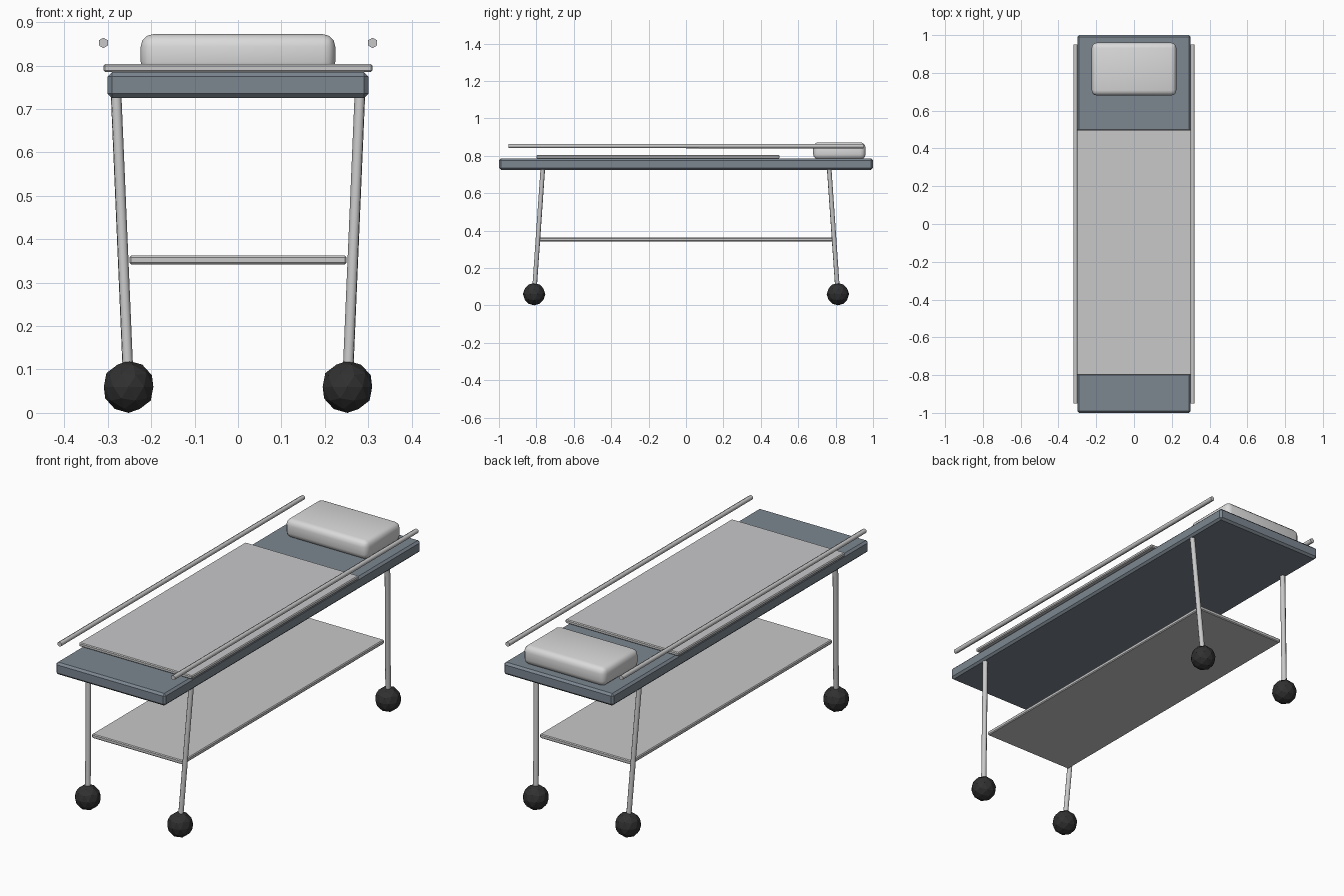
import bpy
from mathutils import Vector

cube = bpy.data.objects.get("Cube")
if cube:
    bpy.data.objects.remove(cube, do_unlink=True)


def material(name, rgb):
    mat = bpy.data.materials.new(name)
    mat.use_nodes = True
    mat.diffuse_color = (*rgb, 1)
    mat.node_tree.nodes["Principled BSDF"].inputs["Base Color"].default_value = (*rgb, 1)
    return mat


slate = material("slate blue vinyl", (0.20, 0.24, 0.28))
linen = material("pale grey linen", (0.58, 0.58, 0.59))
white = material("soft white", (0.70, 0.70, 0.70))
metal = material("light metal", (0.58, 0.58, 0.58))
rubber = material("black rubber", (0.03, 0.03, 0.03))


def finish(name, mat, smooth=None):
    obj = bpy.context.object
    obj.name = name
    obj.data.materials.append(mat)
    if smooth:
        bpy.ops.object.shade_smooth_by_angle(angle=smooth)
    return obj


def box(name, low, high, bevel, segments, mat, smooth=None):
    """Bevelled box between two corners."""
    low, high = Vector(low), Vector(high)
    bpy.ops.mesh.primitive_cube_add(size=1, location=(low + high) / 2)
    obj = bpy.context.object
    obj.scale = high - low
    bpy.ops.object.transform_apply(location=False, rotation=False, scale=True)
    mod = obj.modifiers.new("Rounded edges", 'BEVEL')
    mod.width = bevel
    mod.segments = segments
    bpy.ops.object.modifier_apply(modifier=mod.name)
    return finish(name, mat, smooth)


def rod(name, start, end, radius, sides, mat):
    """Straight tube between two points."""
    start, end = Vector(start), Vector(end)
    axis = end - start
    bpy.ops.mesh.primitive_cylinder_add(
        vertices=sides, radius=radius, depth=axis.length, location=(start + end) / 2,
        rotation=axis.to_track_quat('Z', 'Y').to_euler())
    return finish(name, mat, 1.1)


# Bed surface, sheet, pillow and lower shelf
box("mattress", (-0.3, -1, 0.725), (0.3, 1, 0.785), 0.01, 1, slate)
box("sheet", (-0.31, -0.8, 0.785), (0.31, 0.5, 0.803), 0.004, 1, linen)
box("pillow", (-0.224, 0.68, 0.78), (0.224, 0.96, 0.872), 0.028, 3, white, 1.0)
box("lower_shelf", (-0.25, -0.785, 0.342), (0.25, 0.785, 0.362), 0.004, 1, metal)

# Side rails, legs and ball wheels
for side, x in (("left", 1), ("right", -1)):
    rod(f"{side}_rail", (x * 0.31, -0.95, 0.852), (x * 0.31, 0.95, 0.852), 0.012, 6, metal)
    for end, y in (("front", -1), ("back", 1)):
        rod(f"{end}_{side}_leg", (x * 0.252, y * 0.812, 0.06),
            (x * 0.281, y * 0.765, 0.74), 0.0125, 8, metal)
        bpy.ops.mesh.primitive_ico_sphere_add(
            subdivisions=2, radius=0.06, location=(x * 0.252, y * 0.812, 0.06))
        finish(f"{end}_{side}_wheel", rubber)
